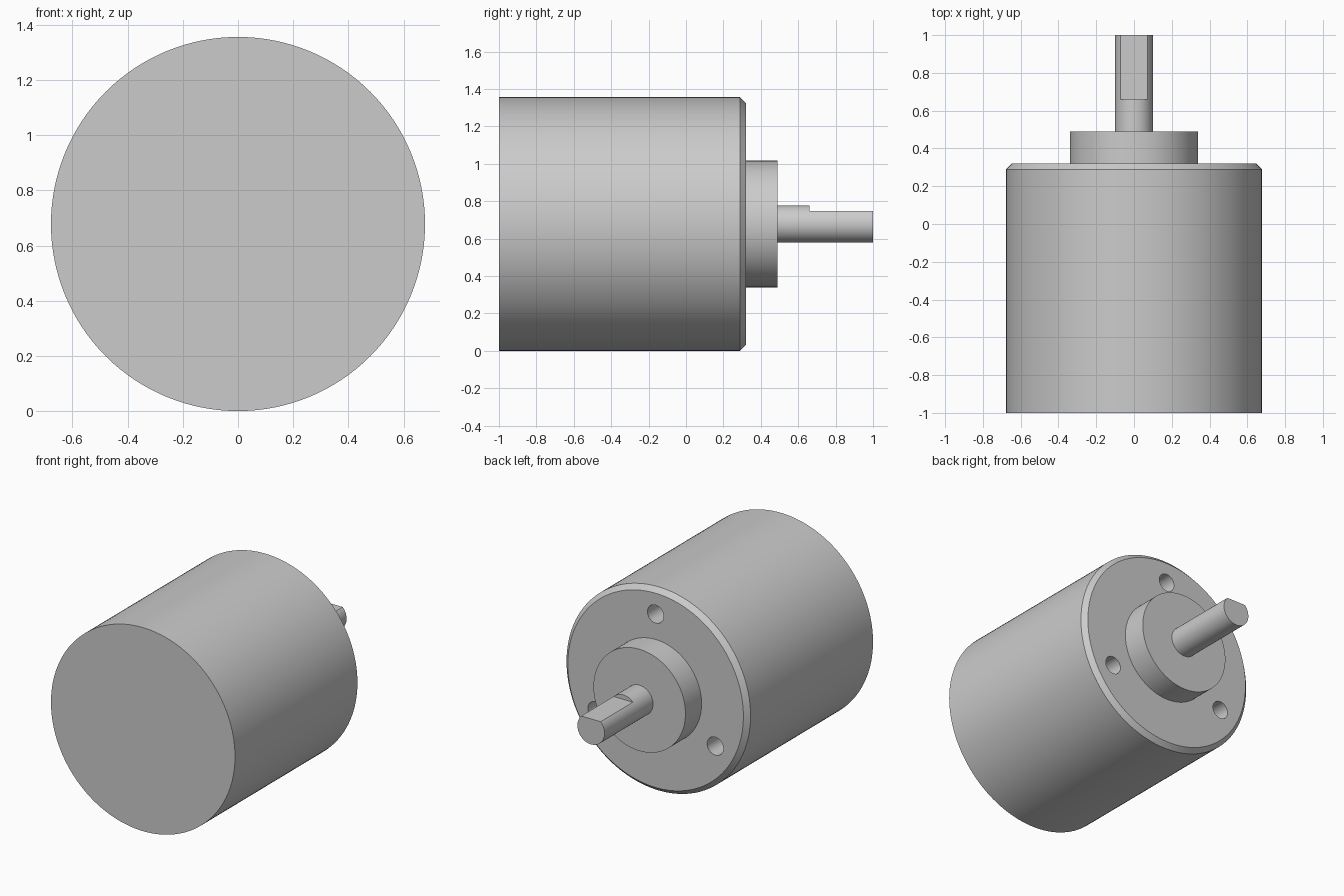
import bpy
import math
from mathutils import Vector

if "Cube" in bpy.data.objects:
    bpy.data.objects.remove(bpy.data.objects["Cube"])

BODY_R = 0.678
AXIS_Z = BODY_R

metal = bpy.data.materials.new("plain_grey_metal")
metal.use_nodes = True
GREY = (0.6, 0.6, 0.6, 1)
metal.diffuse_color = GREY
metal.node_tree.nodes["Principled BSDF"].inputs["Base Color"].default_value = GREY


def cylinder(name, radius, y0, y1, x=0, z=AXIS_Z, sides=96):
    """Cylinder lying along y from y0 to y1."""
    bpy.ops.mesh.primitive_cylinder_add(
        vertices=sides, radius=radius, depth=y1 - y0,
        location=(x, (y0 + y1) / 2, z), rotation=(-math.pi / 2, 0, 0))
    obj = bpy.context.object
    obj.name = name
    obj.data.materials.append(metal)
    bpy.ops.object.transform_apply(location=True, rotation=True, scale=True)
    return obj


def cut(target, cutter):
    """Subtract a cutter, then remove it."""
    mod = target.modifiers.new("cut", "BOOLEAN")
    mod.operation = "DIFFERENCE"
    mod.solver = "EXACT"
    mod.object = cutter
    cutter.hide_render = True
    bpy.context.view_layer.objects.active = target
    bpy.ops.object.modifier_apply(modifier=mod.name)
    bpy.data.objects.remove(cutter)


# Motor body with a chamfered rear rim
body = cylinder("motor_body", BODY_R, -1, 0.32, sides=128)
centre = Vector((0, 0, AXIS_Z))
rim = [e for e in body.data.edges
       if all(body.data.vertices[v].co.y > 0 for v in e.vertices)]
weights = body.data.attributes.new("bevel_weight_edge", "FLOAT", "EDGE")
for e in rim:
    weights.data[e.index].value = 1
bevel = body.modifiers.new("chamfer", "BEVEL")
bevel.limit_method = "WEIGHT"
bevel.width = 0.031
bevel.segments = 1
bpy.context.view_layer.objects.active = body
bpy.ops.object.modifier_apply(modifier=bevel.name)

# Three mounting holes around the boss
for i in range(3):
    a = math.pi / 2 + i * math.tau / 3
    drill = cylinder("hole_cutter", 0.06, 0.12, 0.4,
                     x=0.508 * math.cos(a),
                     z=AXIS_Z + 0.508 * math.sin(a), sides=32)
    cut(body, drill)

# Raised boss on the mounting face
boss = cylinder("mounting_boss", 0.339, 0.32, 0.49)

# Output shaft with a flat on its upper side
shaft = cylinder("output_shaft", 0.1, 0.49, 1, sides=64)
bpy.ops.mesh.primitive_cube_add(size=1, location=(0, 0.91, AXIS_Z + 0.17))
flat_cutter = bpy.context.object
flat_cutter.name = "flat_cutter"
flat_cutter.scale = (0.4, 0.5, 0.2)
bpy.ops.object.transform_apply(location=True, rotation=True, scale=True)
flat_cutter.data.materials.append(metal)
cut(shaft, flat_cutter)

# Smooth round walls with crisp edges
bpy.ops.object.select_all(action="DESELECT")
for obj in (body, boss, shaft):
    obj.select_set(True)
bpy.context.view_layer.objects.active = body
bpy.ops.object.shade_smooth_by_angle(angle=math.radians(30))
